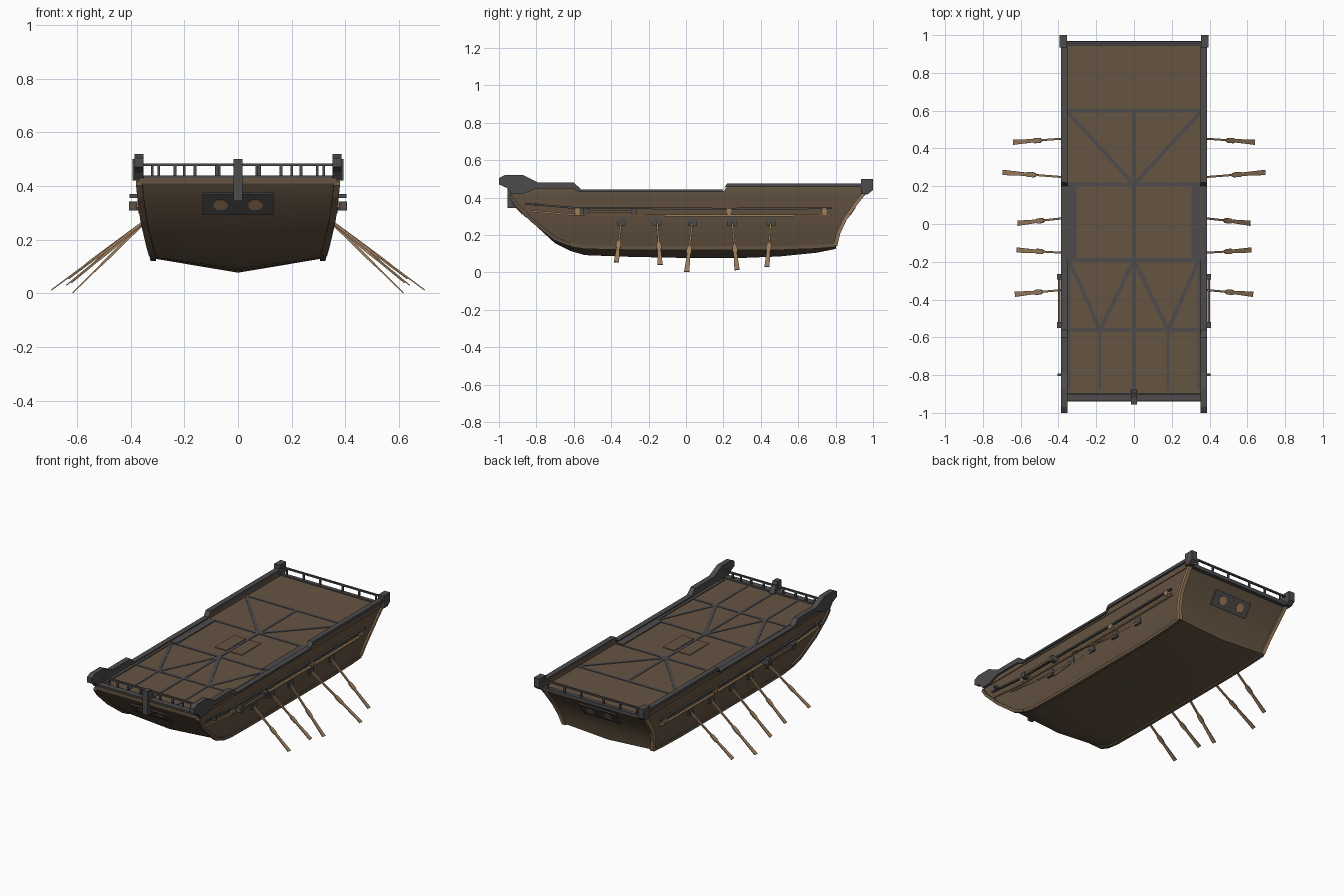
import bpy, bmesh, math
from mathutils import Vector, Matrix

if "Cube" in bpy.data.objects:
    bpy.data.objects.remove(bpy.data.objects["Cube"])


def material(name, c):
    m = bpy.data.materials.new(name)
    m.diffuse_color = (*c, 1)
    m.use_nodes = True
    m.node_tree.nodes["Principled BSDF"].inputs["Base Color"].default_value = m.diffuse_color
    return m


WOOD = material("hull_brown", (0.13, 0.09, 0.055))
GREY = material("trim_grey", (0.075, 0.070, 0.070))
LIGHT = material("light_wood", (0.34, 0.21, 0.115))


def finish(name, bm, mat, mirror=False, smooth=False):
    if mirror:
        d = bmesh.ops.duplicate(bm, geom=bm.verts[:] + bm.edges[:] + bm.faces[:])
        for v in d["geom"]:
            if isinstance(v, bmesh.types.BMVert):
                v.co.x *= -1
    bmesh.ops.recalc_face_normals(bm, faces=bm.faces[:])
    me = bpy.data.meshes.new(name)
    bm.to_mesh(me)
    bm.free()
    me.materials.append(mat)
    ob = bpy.data.objects.new(name, me)
    bpy.context.collection.objects.link(ob)
    if smooth:
        bpy.context.view_layer.objects.active = ob
        ob.select_set(True)
        bpy.ops.object.shade_smooth_by_angle(angle=math.radians(30))
        ob.select_set(False)
    return ob


def add_loft(bm, rings):
    vs = [[bm.verts.new(p) for p in r] for r in rings]
    n = len(vs[0])
    for a, b in zip(vs, vs[1:]):
        for i in range(n):
            bm.faces.new((a[i], a[(i + 1) % n], b[(i + 1) % n], b[i]))
    bm.faces.new(vs[0])
    bm.faces.new(vs[-1][::-1])


def loft(name, rings, mat, mirror=False, smooth=False):
    bm = bmesh.new()
    add_loft(bm, rings)
    return finish(name, bm, mat, mirror, smooth)


def prism(name, pts, x0, x1, mat, mirror=False):
    """Side outline of (y, z) points, extruded along x."""
    return loft(name, [[(x, y, z) for y, z in pts] for x in (x0, x1)], mat, mirror)


def box(name, lo, hi, mat, mirror=False):
    return prism(name, [(lo[1], lo[2]), (hi[1], lo[2]), (hi[1], hi[2]), (lo[1], hi[2])],
                 lo[0], hi[0], mat, mirror)


def sweep(name, path, hx, hz, mat, hy=0):
    """Rectangular strip along a path, on both sides of the ship."""
    rings = [[(x + a * hx, y + b * hy, z + b * hz) for a, b in ((-1, -1), (1, -1), (1, 1), (-1, 1))]
             for x, y, z in path]
    return loft(name, rings, mat, True)


def half_width(z):
    t = [(0.07, 0.305), (0.13, 0.315), (0.2, 0.335), (0.3, 0.357), (0.43, 0.37)]
    for (a, u), (b, v) in zip(t, t[1:]):
        if z <= b:
            return u + (v - u) * (z - a) / (b - a)
    return t[-1][1]


# Hull: stations of (bottom y, keel z, chine z, deck-edge y)
STATIONS = [(-0.94, 0.41, 0.41, -0.94), (-0.91, 0.36, 0.365, -0.92), (-0.82, 0.265, 0.275, -0.84),
            (-0.7, 0.155, 0.18, -0.7), (-0.62, 0.115, 0.148, -0.62), (-0.54, 0.092, 0.135, -0.54),
            (-0.3, 0.083, 0.13, -0.3), (0, 0.077, 0.13, 0), (0.3, 0.077, 0.13, 0.3),
            (0.5, 0.085, 0.13, 0.5), (0.7, 0.105, 0.137, 0.7), (0.8, 0.125, 0.145, 0.8),
            (0.815, 0.2, 0.21, 0.84), (0.85, 0.28, 0.285, 0.88), (0.91, 0.37, 0.37, 0.92),
            (0.95, 0.42, 0.42, 0.95)]
rings = []
for y, zk, zc, yt in STATIONS:
    side = []
    for j in range(5):
        t = j / 4
        z = zc + (0.43 - zc) * t
        side.append((half_width(z), y + (yt - y) * t, z))
    rings.append([(-x, a, z) for x, a, z in side[::-1]] + [(0, y, zk)] + side)
loft("hull", rings, WOOD, smooth=True)

# Corner posts and chine strips
corner = [(half_width(s[2]), s[0], s[2]) for s in STATIONS]
sweep("bow_posts", corner[:5], 0.012, 0.008, WOOD, 0.005)
sweep("chine_strips", corner[4:12], 0.01, 0.01, WOOD)
loft("stern_posts", [[(x - 0.014, y - 0.012, z), (x + 0.009, y - 0.012, z),
                      (x + 0.009, y + 0.009, z - 0.004), (x - 0.014, y + 0.009, z - 0.004)]
                     for x, y, z in corner[11:]], LIGHT, True)

# Raised sides and grey capping rails
prism("bulwarks", [(-0.93, 0.42), (-0.93, 0.455), (-0.59, 0.455), (-0.56, 0.432), (0.2, 0.432),
                   (0.22, 0.458), (0.95, 0.458), (0.95, 0.42)], 0.355, 0.374, WOOD, True)
prism("side_rails", [(-1, 0.47), (-1, 0.505), (-0.97, 0.52), (-0.87, 0.52), (-0.79, 0.48), (-0.6, 0.48),
                     (-0.56, 0.443), (0.2, 0.443), (0.22, 0.475), (0.94, 0.475), (0.94, 0.455),
                     (0.21, 0.455), (0.19, 0.43), (-0.57, 0.43), (-0.61, 0.448), (-0.8, 0.448),
                     (-0.87, 0.42), (-0.93, 0.42), (-0.955, 0.45)], 0.352, 0.386, GREY, True)
prism("stern_knobs", [(0.935, 0.42), (0.935, 0.5), (1, 0.5), (1, 0.44), (0.975, 0.42)],
      0.354, 0.394, GREY, True)
box("waist_planks", (0.305, -0.19, 0.425), (0.36, 0.21, 0.436), GREY, True)
box("bow_side_planks", (0.335, -0.88, 0.425), (0.36, -0.19, 0.435), GREY, True)

# Bow and stern cross beams with thin railings
box("bow_beam", (-0.36, -0.935, 0.415), (0.36, -0.895, 0.44), GREY)
box("stern_beam", (-0.36, 0.945, 0.415), (0.36, 0.97, 0.438), GREY)
for name, y, xs in (("bow", -0.9, (0.07, 0.16, 0.235, 0.295)), ("stern", 0.96, (0.08, 0.2, 0.32))):
    box(name + "_railing", (-0.36, y - 0.006, 0.474), (0.36, y + 0.006, 0.484), GREY)
    for i, x in enumerate(xs):
        box(f"{name}_baluster_{i}", (x - 0.005, y - 0.005, 0.43), (x + 0.005, y + 0.005, 0.478), GREY, True)

# Stem post at the bow
prism("stem_post", [(-0.955, 0.5), (-0.915, 0.5), (-0.88, 0.44), (-0.84, 0.285), (-0.89, 0.345),
                    (-0.955, 0.345)], -0.017, 0.017, GREY)


# Deck beams, laid just proud of the deck
def deck_strip(name, a, b, w=0.01, mirror=False):
    a, b = Vector((*a, 0.422)), Vector((*b, 0.422))
    n = (b - a).normalized().cross(Vector((0, 0, 1))) * w
    up = Vector((0, 0, 0.011))
    loft(name, [[p - n, p + n, p + n + up, p - n + up] for p in (a, b)], GREY, mirror)


for i, y in enumerate((0.6, 0.21, -0.19, -0.56)):
    deck_strip(f"deck_cross_beam_{i}", (-0.36, y), (0.36, y))
deck_strip("deck_centre_beam", (0, -0.9), (0, 0.6))
deck_strip("aft_braces", (0, 0.21), (0.355, 0.595), mirror=True)
deck_strip("fore_outer_braces", (0.345, -0.19), (0.18, -0.56), mirror=True)
deck_strip("fore_inner_braces", (0.18, -0.56), (0, -0.19), mirror=True)
deck_strip("bow_deck_beams", (0.18, -0.56), (0.18, -0.88), 0.007, True)
for s in (-1, 1):
    box("hatch_cover", (s * 0.055 - 0.042, -0.1, 0.425), (s * 0.055 + 0.042, 0.1, 0.434), WOOD)


# Plates with round openings on bow and stern
def disc(name, centre, normal, rx, rz, depth, mat, mirror=True):
    n = Vector(normal).normalized()
    u = Vector((1, 0, 0)) if abs(n.x) < 0.5 else Vector((0, 1, 0))
    v = n.cross(u)
    ring = [u * rx * math.cos((k + .5) * math.pi / 4) + v * rz * math.sin((k + .5) * math.pi / 4)
            for k in range(8)]
    c = Vector(centre)
    loft(name, [[c + p - n * depth for p in ring], [c + p + n * depth for p in ring]], mat, mirror)


for name, p, q, n in (("bow", (-0.924, 0.375), (-0.850, 0.297), (-0.73, -0.69)),
                      ("stern", (0.91, 0.37), (0.857, 0.29), (0.83, -0.55))):
    o = [(a + n[0] * 0.008, b + n[1] * 0.008) for a, b in (q, p)]
    prism(name + "_plate", [p, q] + o, -0.133, 0.133, GREY)
    c = Vector((0.065, (o[0][0] + o[1][0]) / 2, (o[0][1] + o[1][1]) / 2))
    disc(name + "_openings", c, (0, *n), 0.029, 0.027, 0.003, LIGHT)

# Wales along both sides
for name, dz, mat in (("upper_wale", 0.345, GREY), ("lower_wale", 0.308, LIGHT)):
    path = [(half_width(dz) + 0.004, y, dz + r) for y, r in
            ((-0.86, 0.022), (-0.6, 0), (0.2, -0.005), (0.78, -0.002))]
    sweep(name, path, 0.009, 0.005, mat)
for i, y in enumerate((-0.58, 0.23, 0.74)):
    disc(f"wale_boss_{i}", (0.368, y, 0.326), (1, 0, 0), 0.018, 0.018, 0.01, LIGHT)

# Fender bars with brackets, and small bow stubs
box("fender_bar", (0.388, -0.55, 0.318), (0.403, -0.265, 0.334), WOOD, True)
for i, y in enumerate((-0.535, -0.28)):
    box(f"fender_bracket_{i}", (0.35, y - 0.015, 0.308), (0.407, y + 0.015, 0.343), GREY, True)
box("bow_stub", (0.35, -0.806, 0.356), (0.405, -0.792, 0.37), GREY, True)

# Oars and their ports: port y, then blade tip
OARS = [(-0.345, (0.63, -0.372, 0.055)), (-0.155, (0.62, -0.138, 0.04)), (0.035, (0.615, 0.004, 0.003)),
        (0.245, (0.695, 0.273, 0.013)), (0.455, (0.64, 0.433, 0.03))]
for i, (y, tip) in enumerate(OARS):
    prism(f"oar_port_{i}", [(y - 0.025, 0.25), (y + 0.025, 0.25), (y + 0.025, 0.29), (y - 0.025, 0.29)],
          0.33, 0.358, GREY, True)
    a, b = Vector((0.335, y, 0.278)), Vector(tip)
    d = (b - a).normalized()
    u = (Vector((0, 1, 0)) - d * d.y).normalized()
    v = d.cross(u)
    shape = [(0, 0.005, 0.005), (0.5, 0.005, 0.005), (0.54, 0.013, 0.005), (0.62, 0.014, 0.004),
             (0.66, 0.009, 0.003), (1, 0.014, 0.002)]
    loft(f"oar_{i}", [[a.lerp(b, t) + u * w * s + v * h * r for s, r in ((-1, -1), (1, -1), (1, 1), (-1, 1))]
                      for t, w, h in shape], LIGHT, True)
